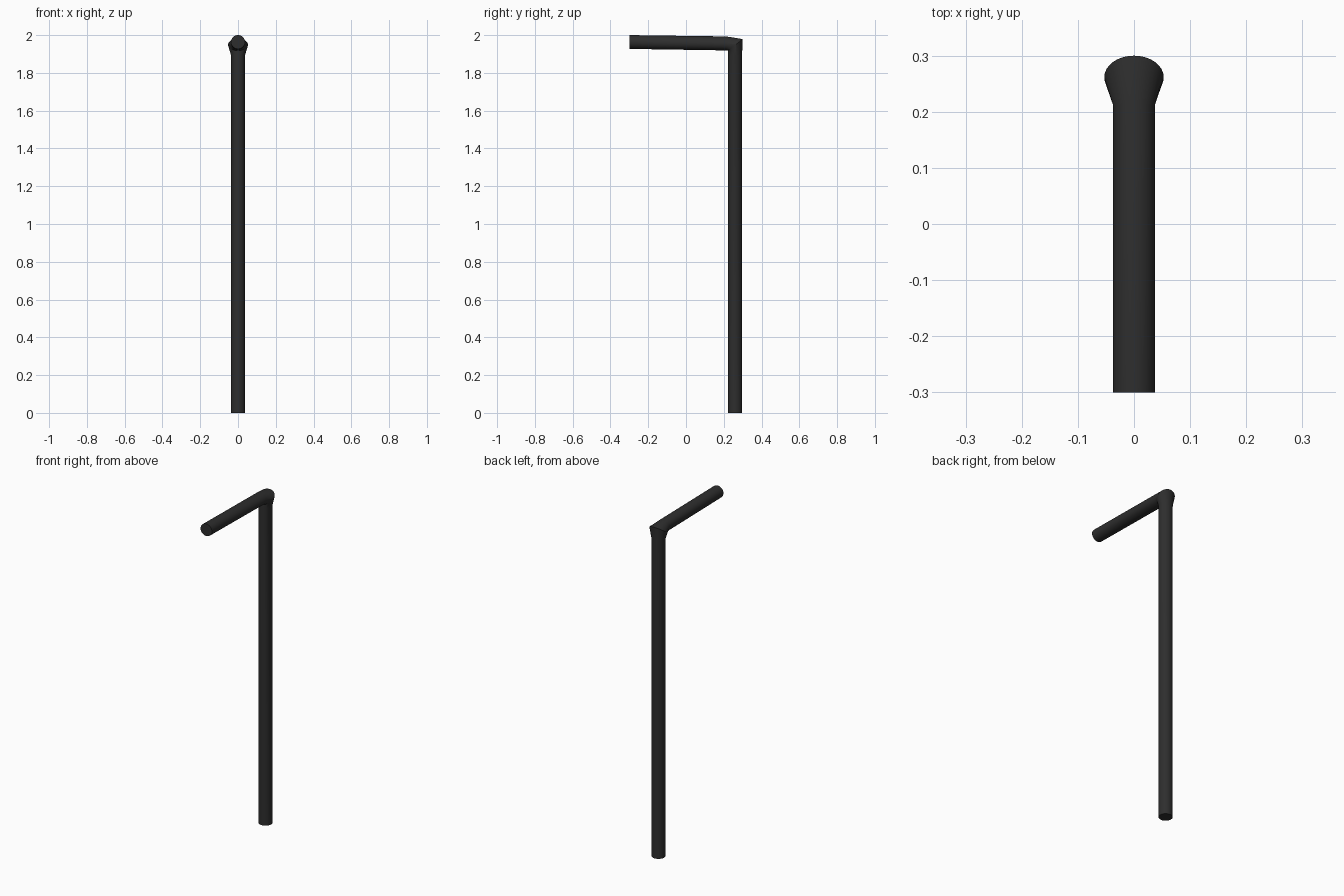
import bpy, bmesh, math

if "Cube" in bpy.data.objects:
    bpy.data.objects.remove(bpy.data.objects["Cube"])

mat = bpy.data.materials.new("matte_black")
mat.diffuse_color = (0.027, 0.027, 0.027, 1)
mat.use_nodes = True
mat.node_tree.nodes["Principled BSDF"].inputs["Base Color"].default_value = mat.diffuse_color

SIDES = 32
R = 0.0375
# rings along the bent pipe: inner (y, z), outer (y, z), half width in x
rings = [
    ((0.222, 0.0), (0.297, 0.0), R),          # foot
    ((0.222, 1.895), (0.297, 1.895), R),      # top of the straight post
    ((0.223, 1.918), (0.300, 1.979), 0.053),  # flared mitre
    ((0.212, 1.919), (0.213, 1.993), R),      # start of the arm
    ((-0.3, 1.927), (-0.3, 2.0), R),          # arm end
]

bm = bmesh.new()
loops = []
for (yi, zi), (yo, zo), rx in rings:
    loop = []
    for i in range(SIDES):
        a = 2 * math.pi * i / SIDES
        t = (1 + math.cos(a)) / 2
        loop.append(bm.verts.new((rx * math.sin(a), yi + (yo - yi) * t, zi + (zo - zi) * t)))
    loops.append(loop)
for a, b in zip(loops, loops[1:]):
    for i in range(SIDES):
        j = (i + 1) % SIDES
        bm.faces.new((a[i], a[j], b[j], b[i]))
# end caps
bm.faces.new(loops[0])
bm.faces.new(loops[-1])
bmesh.ops.recalc_face_normals(bm, faces=bm.faces)

mesh = bpy.data.meshes.new("bent_pipe")
bm.to_mesh(mesh)
bm.free()
mesh.materials.append(mat)
pipe = bpy.data.objects.new("bent_pipe", mesh)
bpy.context.collection.objects.link(pipe)
bpy.context.view_layer.objects.active = pipe
pipe.select_set(True)
bpy.ops.object.shade_smooth_by_angle(angle=math.radians(30))
